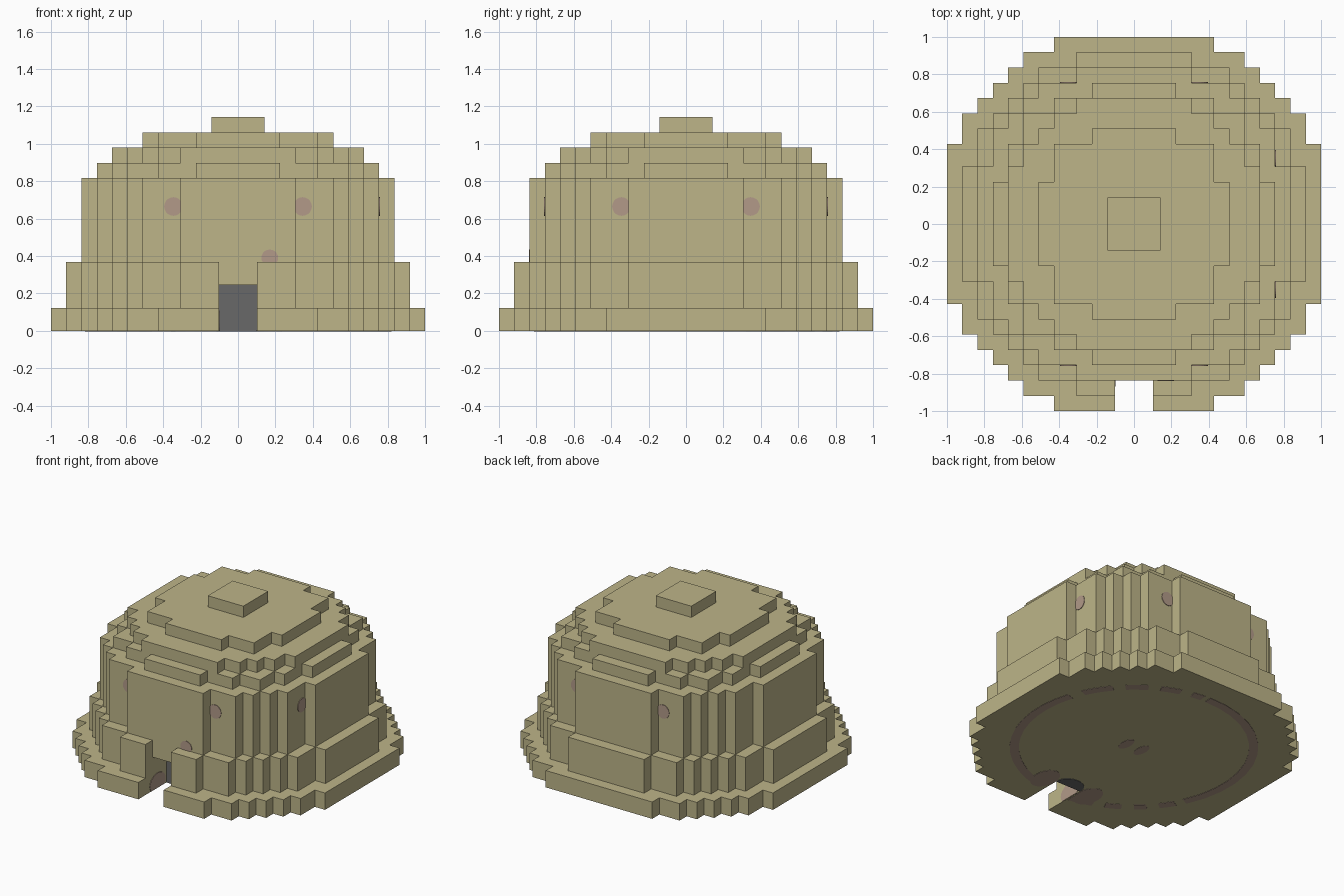
import bpy, bmesh, math
from mathutils import Vector

if "Cube" in bpy.data.objects:
    bpy.data.objects.remove(bpy.data.objects["Cube"], do_unlink=True)

U = 2 / 49  # grid unit


def material(name, rgb):
    m = bpy.data.materials.new(name)
    m.use_nodes = True
    m.diffuse_color = (*rgb, 1)
    m.node_tree.nodes["Principled BSDF"].inputs["Base Color"].default_value = (*rgb, 1)
    return m


SAND = material("sand", (0.51, 0.46, 0.25))
ROSE = material("dusty rose", (0.445, 0.323, 0.25))
DARK = material("dark grey", (0.14, 0.14, 0.14))


def prism(name, points, offset, mat):
    """Extrude a flat polygon of 3D points along an offset."""
    bm = bmesh.new()
    face = bm.faces.new([bm.verts.new(p) for p in points])
    ext = bmesh.ops.extrude_face_region(bm, geom=[face], use_keep_orig=True)
    moved = [v for v in ext["geom"] if isinstance(v, bmesh.types.BMVert)]
    bmesh.ops.translate(bm, verts=moved, vec=Vector(offset))
    bmesh.ops.recalc_face_normals(bm, faces=bm.faces)
    mesh = bpy.data.meshes.new(name)
    bm.to_mesh(mesh)
    bm.free()
    mesh.materials.append(mat)
    ob = bpy.data.objects.new(name, mesh)
    bpy.context.collection.objects.link(ob)
    return ob


def tier(name, corners, z0, z1, notch=None):
    """Stepped round slab from the outer corners of one quadrant, with a door notch at the front."""
    quad = []  # from the +y side round to the +x side
    for i, (x, y) in enumerate(corners):
        if i:
            quad.append((corners[i - 1][0], y))
        quad.append((x, y))
    back = quad[::-1]
    pts = back + [(-x, y) for x, y in quad]
    pts += [(-x, -y) for x, y in back]
    if notch:
        front = -corners[0][1]
        pts += [(-2.5, front), (-2.5, -notch), (2.5, -notch), (2.5, front)]
    pts += [(x, -y) for x, y in quad]
    prism(name, [(x * U, y * U, z0 * U) for x, y in pts], (0, 0, (z1 - z0) * U), SAND)


# Stepped dome, bottom to top
foot = [(10.5, 24.5), (14.5, 22.5), (16.5, 20.5), (18.5, 18.5), (20.5, 16.5), (22.5, 14.5), (24.5, 10.5)]
plinth = [(7.5, 22.5), (12.5, 20.5), (14.5, 18.5), (16.5, 16.5), (18.5, 14.5), (20.5, 12.5), (22.5, 7.5)]
wall = [(7.5, 20.5), (12.5, 18.5), (14.5, 16.5), (16.5, 14.5), (18.5, 12.5), (20.5, 7.5)]
tier("foot_tier", foot, 0, 3, 16.5)
tier("plinth_lower", plinth, 3, 6, 16.5)
tier("plinth_upper", plinth, 6, 9, 20.5)
tier("main_wall", wall, 9, 20)
tier("roof_tier_1", [(5.5, 18.5), (10.5, 16.5), (14.5, 14.5), (16.5, 10.5), (18.5, 5.5)], 20, 22)
tier("roof_tier_2", [(7.5, 16.5), (10.5, 14.5), (12.5, 12.5), (14.5, 10.5), (16.5, 7.5)], 22, 24)
tier("roof_tier_3", [(5.5, 12.5), (10.5, 10.5), (12.5, 5.5)], 24, 26)
tier("roof_cap", [(3.5, 3.5)], 26, 28)

# Dark door at the end of the entrance recess
d = 2.5 * U
prism("door", [(-d, -16.5 * U, 0), (d, -16.5 * U, 0), (d, -16.5 * U, 6 * U), (-d, -16.5 * U, 6 * U)],
      (0, -0.004, 0), DARK)


def ellipse(cx, cy, rx, ry, n=20):
    return [(cx + rx * math.cos(2 * math.pi * i / n), cy + ry * math.sin(2 * math.pi * i / n)) for i in range(n)]


# Round spots on the walls, cut off at the edge of the projecting bay
SPOT = [(max(a, 7.5 * U + 0.001), z) for a, z in ellipse(0.345, 0.665, 0.05, 0.05)]
face = 18.5 * U
for s, side in ((1, "left"), (-1, "right")):
    prism("front_spot_" + side, [(s * a, -face, z) for a, z in SPOT], (0, -0.004, 0), ROSE)
    prism("back_spot_" + side, [(s * a, face, z) for a, z in SPOT], (0, 0.004, 0), ROSE)
for s, end in ((1, "rear"), (-1, "front")):
    prism("side_spot_" + end, [(face, s * a, z) for a, z in SPOT], (0.004, 0, 0), ROSE)
prism("spot_above_door", [(a, -20.5 * U, max(z, 9 * U)) for a, z in ellipse(0.17, 0.39, 0.045, 0.045)],
      (0, -0.004, 0), ROSE)
prism("recess_spot", [(-d, y, max(z, 0.002)) for y, z in ellipse(-0.78, 0.04, 0.09, 0.07)], (0.003, 0, 0), ROSE)


# Painted marks on the underside
def under(name, pts, mat, depth=0.002):
    prism(name, [(x, y, 0) for x, y in pts], (0, 0, -depth), mat)


def ring_mark(name, a0, a1, r0=0.76, r1=0.82):
    angles = [math.radians(a0 + (a1 - a0) * i / 12) for i in range(13)]
    pts = [(r1 * math.cos(a), r1 * math.sin(a)) for a in angles]
    pts += [(r0 * math.cos(a), r0 * math.sin(a)) for a in reversed(angles)]
    under(name, pts, ROSE)


for i, (a0, a1) in enumerate([(-78, 18), (88, 205), (25, 40), (46, 57), (63, 73), (79, 85),
                              (210, 218), (224, 230), (236, 244), (250, 262)]):
    ring_mark("under_ring_%d" % i, a0, a1)
for s, side in ((1, "left"), (-1, "right")):
    under("under_centre_spot_" + side, ellipse(s * 0.065, 0, 0.035, 0.07), ROSE)
    under("under_door_blotch_" + side, ellipse(s * 0.185, -0.69, 0.08, 0.12), ROSE)
under("under_door_mark", [(x, max(y, -16.5 * U)) for x, y in ellipse(0, -0.655, 0.1, 0.08)], DARK, 0.003)
